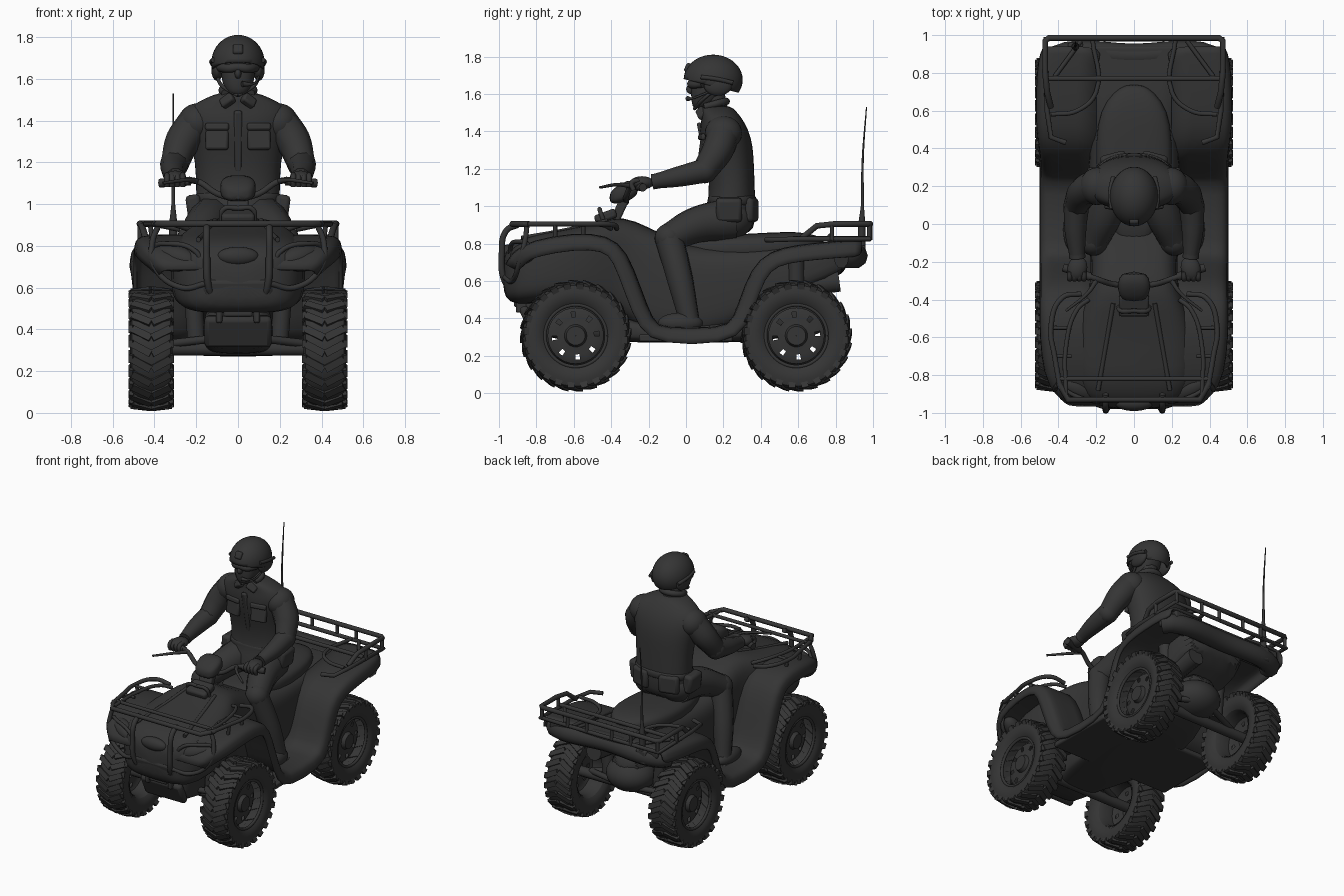
import bpy, bmesh
from math import sin, cos, pi, radians, copysign
from mathutils import Matrix, Vector, Euler

cube = bpy.data.objects.get("Cube")
if cube:
    bpy.data.objects.remove(cube, do_unlink=True)

charcoal = bpy.data.materials.new("charcoal")
charcoal.use_nodes = True
charcoal.diffuse_color = (.035, .035, .035, 1)
charcoal.node_tree.nodes["Principled BSDF"].inputs["Base Color"].default_value = charcoal.diffuse_color


def finish(name, mesh, mirror=False, subsurf=0, thick=0, bevel=0, angle=40):
    """Link a mesh as a named part with its modifiers and smooth shading."""
    mesh.materials.clear()
    mesh.materials.append(charcoal)
    for p in mesh.polygons:
        p.use_smooth = True
    mesh.set_sharp_from_angle(angle=radians(angle))
    ob = bpy.data.objects.new(name, mesh)
    bpy.context.collection.objects.link(ob)
    if subsurf:
        ob.modifiers.new("Smooth", 'SUBSURF').levels = subsurf
        ob.modifiers["Smooth"].render_levels = subsurf
    if thick:
        m = ob.modifiers.new("Thickness", 'SOLIDIFY')
        m.thickness, m.offset = thick, -1
    if bevel:
        m = ob.modifiers.new("Bevel", 'BEVEL')
        m.width, m.segments = bevel, 2
    if mirror:
        ob.modifiers.new("Mirror", 'MIRROR').use_mirror_merge = False
    return ob


def from_bm(name, bm, **opts):
    bmesh.ops.recalc_face_normals(bm, faces=bm.faces)
    mesh = bpy.data.meshes.new(name)
    bm.to_mesh(mesh)
    bm.free()
    return finish(name, mesh, **opts)


def place(at, size, rot=(0, 0, 0)):
    turn = Euler([radians(a) for a in rot]).to_matrix().to_4x4()
    return Matrix.Translation(at) @ turn @ Matrix.Diagonal((*size, 1))


def box(name, at, size, rot=(0, 0, 0), bevel=.01, **opts):
    bm = bmesh.new()
    bmesh.ops.create_cube(bm, size=1, matrix=place(at, size, rot))
    return from_bm(name, bm, bevel=bevel, **opts)


def ball(name, at, radii, rot=(0, 0, 0), **opts):
    bm = bmesh.new()
    bmesh.ops.create_uvsphere(bm, u_segments=24, v_segments=14, radius=1, matrix=place(at, radii, rot))
    return from_bm(name, bm, **opts)


def skin(bm, rows, closed):
    """Join equal rows of points into quads."""
    rows = [[bm.verts.new(p) for p in row] for row in rows]
    n = len(rows[0])
    for a, b in zip(rows, rows[1:]):
        for i in range(n if closed else n - 1):
            j = (i + 1) % n
            bm.faces.new((a[i], a[j], b[j], b[i]))
    return rows


def loft(name, sections, axis, power=2, **opts):
    """Sections are (position, half width, low, high) along y or z."""
    bm, rows = bmesh.new(), []
    for pos, half, low, high in sections:
        row = []
        for i in range(24):
            c, s = cos(i * pi / 12), sin(i * pi / 12)
            x = half * copysign(abs(c) ** (2 / power), c)
            v = (low + high) / 2 + (high - low) / 2 * copysign(abs(s) ** (2 / power), s)
            row.append((x, pos, v) if axis == 'Y' else (x, v, pos))
        rows.append(row)
    rows = skin(bm, rows, True)
    bm.faces.new(rows[0])
    bm.faces.new(rows[-1])
    return from_bm(name, bm, subsurf=1, angle=70, **opts)


def tube(name, points, radii, smooth=True, **opts):
    """Round bar or limb through points; radii is one value or one per point."""
    if not isinstance(radii, (list, tuple)):
        radii = [radii] * len(points)
    curve = bpy.data.curves.new(name, 'CURVE')
    curve.dimensions, curve.bevel_depth, curve.bevel_resolution = '3D', 1, 3
    curve.use_fill_caps, curve.resolution_u = True, 6
    spline = curve.splines.new('BEZIER')
    spline.bezier_points.add(len(points) - 1)
    for bp, co, r in zip(spline.bezier_points, points, radii):
        bp.co, bp.radius = co, r
        bp.handle_left_type = bp.handle_right_type = 'AUTO' if smooth else 'VECTOR'
    ob = bpy.data.objects.new("path", curve)
    bpy.context.collection.objects.link(ob)
    deps = bpy.context.evaluated_depsgraph_get()
    mesh = bpy.data.meshes.new_from_object(ob.evaluated_get(deps))
    bpy.data.objects.remove(ob)
    return finish(name, mesh, angle=60, **opts)


def lathe(bm, profile, centre, n=32):
    """Spin (x, radius) points around the axle."""
    rows = [[Vector(centre) + Vector((x, r * cos(2 * pi * i / n), r * sin(2 * pi * i / n)))
             for i in range(n)] for x, r in profile]
    return skin(bm, rows, True)


# Wheels: tyre, chevron lugs, rim with open slots
for label, y in (("front", -.59), ("rear", .59)):
    centre = (.415, y, .307)
    bm = bmesh.new()
    half = [(.075, .165), (.095, .19), (.102, .235), (.092, .27), (.06, .284)]
    lathe(bm, [(-x, r) for x, r in half] + half[::-1], centre, 48)
    from_bm(label + "_tyre", bm, mirror=True)
    bm = bmesh.new()
    for i in range(24):
        spin = Matrix.Translation(centre) @ Matrix.Rotation(2 * pi * i / 24, 4, 'X')
        for side in (-1, 1):
            bmesh.ops.create_cube(bm, size=1, matrix=spin @ place((side * .047, 0, .284), (.1, .036, .018), (0, side * 6, side * 28)))
            bmesh.ops.create_cube(bm, size=1, matrix=spin @ place((side * .092, .024, .262), (.02, .038, .04), (0, side * 20, 0)))
    from_bm(label + "_tread", bm, mirror=True)
    bm = bmesh.new()
    rows = lathe(bm, [(-.08, .165), (-.05, .15), (.02, .15), (.03, .128), (.03, .1), (.035, .06), (.06, .05), (.06, .001)], centre)
    slots = [f for f in bm.faces if all(v in rows[3] or v in rows[4] for v in f.verts)]
    bmesh.ops.delete(bm, geom=slots[::4], context='FACES')
    from_bm(label + "_rim", bm, mirror=True)
    ring = [(.49, y + .165 * cos(a * pi / 12), .307 + .165 * sin(a * pi / 12)) for a in range(25)]
    tube(label + "_rim_lip", ring, .01, mirror=True)
    # Axle, arms and shock absorber
    tube(label + "_axle", [(-.44, y, .307), (.44, y, .307)], .035)
    tube(label + "_shock", [(.2, y, .36), (.23, y, .75)], .045, mirror=True)
    for dy in (-.1, .1):
        tube(label + "_arm", [(.08, y + dy, .36), (.34, y, .33)], .02, mirror=True)

# One sweeping side skin: front fender, footboard, rear fender
path = [(-.95, .68, .38), (-.91, .75, .43), (-.82, .8, .48), (-.6, .84, .5), (-.42, .83, .5), (-.33, .75, .5),
        (-.26, .56, .5), (-.19, .37, .5), (-.13, .33, .5), (.2, .33, .5), (.27, .38, .5), (.33, .58, .5),
        (.4, .71, .51), (.52, .765, .52), (.7, .785, .52), (.87, .8, .51), (.94, .8, .48)]
bm, rows = bmesh.new(), []
for i, (y, z, out) in enumerate(path):
    a, b = path[max(i - 1, 0)], path[min(i + 1, len(path) - 1)]
    normal = Vector((0, a[1] - b[1], b[0] - a[0])).normalized()
    rows.append([Vector((out - inset, y, z)) + normal * lift
                 for inset, lift in ((.32, .02), (.1, .02), (.03, .015), (.005, -.01), (0, -.07))])
skin(bm, rows, False)
from_bm("fender", bm, mirror=True, subsurf=1, thick=.015, angle=70)

# Body shell, chassis, seat
loft("body", [(-.98, .13, .55, .72), (-.95, .25, .48, .79), (-.85, .32, .47, .85), (-.65, .33, .5, .875),
              (-.45, .29, .47, .92), (-.34, .23, .4, .95), (-.2, .23, .3, .89), (-.05, .24, .28, .81), (.1, .245, .28, .78),
              (.3, .24, .36, .78), (.6, .23, .54, .8), (.9, .28, .65, .81)], 'Y', 4)
loft("chassis", [(-.87, .14, .4, .5), (-.8, .17, .29, .52), (-.55, .15, .28, .5), (-.3, .25, .27, .36),
                 (.28, .25, .27, .36), (.5, .15, .28, .52), (.75, .12, .38, .6)], 'Y', 4)
loft("seat", [(-.12, .08, .7, .82), (0, .13, .7, .84), (.2, .2, .7, .845), (.45, .205, .7, .86), (.6, .18, .72, .865),
              (.7, .11, .74, .845), (.74, .04, .76, .82)], 'Y', 3)
box("floor_plate", (0, 0, .295), (.94, .5, .04))
box("rear_deck", (0, .85, .775), (.86, .18, .05))
tube("tail_bumper", [(-.45, .83, .73), (-.41, .88, .73), (0, .89, .74), (.41, .88, .73), (.45, .83, .73)], .065)
tube("silencer", [(.16, .45, .55), (.16, .82, .6)], .06)
ball("gearbox", (0, .62, .42), (.17, .16, .12))
tube("hood_crease", [(.11, -.42, .922), (.15, -.65, .87), (.19, -.88, .83)], .012, mirror=True)
box("hood_ridge", (0, -.43, .945), (.16, .12, .05), (20, 0, 0), .015)

# Nose: headlights, grille, winch and skid
ball("headlight", (.29, -.87, .745), (.115, .06, .055), (0, -15, 25), mirror=True)
tube("headlight_rim", [(.17, -.93, .7), (.2, -.94, .77), (.33, -.9, .81), (.41, -.84, .78), (.38, -.87, .71), (.17, -.93, .7)], .012, mirror=True)
ball("nose_cap", (0, -.95, .75), (.1, .04, .045))
box("grille", (0, -.945, .6), (.34, .06, .09), (12, 0, 0), .02)
box("winch", (0, -.87, .5), (.14, .1, .08))
tube("winch_drum", [(-.07, -.9, .51), (.07, -.9, .51)], .03)
box("tow_hook", (.09, -.87, .48), (.03, .08, .1), mirror=True)
box("skid_plate", (0, -.84, .39), (.32, .05, .16), (25, 0, 0), .02)
tube("bull_bar", [(.15, -.9, .9), (.15, -.96, .87), (.15, -.985, .75), (.14, -.97, .6), (.1, -.9, .52)], .017, mirror=True)
tube("bull_bar_loop", [(.15, -.97, .62), (.27, -.93, .6), (.4, -.89, .7), (.41, -.86, .82), (.38, -.85, .9)], .014, mirror=True)

# Front rack
tube("front_rack_bar", [(-.4, -.84, .905), (-.35, -.93, .905), (.35, -.93, .905), (.4, -.84, .905)], .016, smooth=False)
tube("front_rack_side", [(.39, -.87, .905), (.42, -.7, .905), (.44, -.55, .905), (.38, -.39, .9), (.28, -.37, .88)], .014, mirror=True)
tube("front_rack_inner", [(.36, -.9, .905), (.36, -.65, .905), (.3, -.45, .9), (.24, -.4, .88)], .012, mirror=True)
tube("front_rack_cross", [(-.4, -.82, .905), (.4, -.82, .905)], .012)
for y in (-.55, -.7):
    tube("front_rack_rung", [(.33, y, .9), (.43, y, .9)], .01, mirror=True)
    tube("front_rack_post", [(.42, y, .9), (.41, y, .82)], .012, mirror=True)

# Rear rack: lower deck, raised rail and struts
tube("rear_rack_rail", [(.44, .62, .83), (.46, .7, .895), (.47, .8, .905), (.47, .97, .905), (.45, .985, .905), (0, .985, .905)], .016, smooth=False, mirror=True)
tube("rear_rack_deck", [(.36, .43, .82), (.44, .46, .82), (.46, .6, .825), (.47, .98, .825), (0, .98, .825)], .014, smooth=False, mirror=True)
tube("rear_rack_cross", [(-.46, .77, .84), (.46, .77, .84)], .014)
tube("rear_rack_front", [(.44, .58, .83), (.3, .6, .83), (.2, .7, .83), (.22, .98, .83)], .012, mirror=True)
tube("rear_rack_diagonal", [(.42, .78, .83), (.28, .97, .83)], .012, mirror=True)
for x, y in ((.47, .78), (.46, .98), (.25, .985), (.1, .985)):
    tube("rear_rack_post", [(x, y, .82), (x, y, .905)], .012, mirror=True)

# Whip antenna and its bracket
tube("antenna", [(-.31, .94, .78), (-.31, .94, .9), (-.31, .943, 1.0), (-.31, .945, 1.25), (-.31, .965, 1.53)], [.022, .02, .009, .006, .003])
box("antenna_bracket", (-.31, .91, .74), (.08, .1, .1))

# Steering
box("steering_column", (0, -.35, .99), (.1, .05, .16), (-25, 0, 0))
loft("instrument_pod", [(-.41, .05, 1.02, 1.07), (-.38, .08, 1.01, 1.1), (-.32, .09, 1.02, 1.14), (-.25, .07, 1.06, 1.14)], 'Y', 3)
tube("handlebar", [(0, -.32, 1.02), (.1, -.32, 1.05), (.2, -.29, 1.11), (.37, -.23, 1.1)], .015, mirror=True)
tube("grip", [(.23, -.28, 1.11), (.375, -.23, 1.1)], .022, mirror=True)
tube("brake_lever", [(.2, -.3, 1.11), (.24, -.36, 1.115), (.36, -.46, 1.1)], [.014, .01, .007], mirror=True)
tube("front_hoop", [(.08, -.44, .92), (.07, -.46, .975), (0, -.46, .98)], .012, mirror=True)

# Rider torso and clothing
loft("jacket", [(.84, .17, .08, .35), (.92, .205, .08, .375), (1.05, .2, .13, .37), (1.2, .205, .115, .365), (1.32, .23, .08, .36),
                (1.41, .255, .07, .335), (1.47, .23, .085, .3), (1.505, .16, .08, .27), (1.54, .08, .08, .24)], 'Z', 2.3)
loft("belt", [(1.0, .2, .12, .37), (1.01, .206, .115, .377), (1.05, .206, .115, .377), (1.06, .2, .12, .37)], 'Z', 2.4)
box("belt_pouch", (.21, .23, .98), (.07, .14, .13), (0, 8, 0), .02, mirror=True)
box("back_pouch", (.11, .35, .98), (.14, .05, .13), (0, 0, -15), .02, mirror=True)
box("chest_pocket", (.1, .095, 1.32), (.11, .03, .12), (-8, 0, 10), mirror=True)
box("pocket_flap", (.1, .088, 1.37), (.115, .03, .035), (-8, 0, 10), mirror=True)
box("placket", (0, .1, 1.3), (.04, .025, .3), (12, 0, 0))
box("collar", (.05, .085, 1.495), (.07, .04, .05), (-30, 35, 20), mirror=True)
tube("collar_band", [(-.06, .1, 1.53), (-.07, .17, 1.55), (0, .215, 1.56), (.07, .17, 1.55), (.06, .1, 1.53)], .02)

# Arms and legs
ball("shoulder", (.195, .2, 1.39), (.092, .1, .092), mirror=True)
tube("upper_arm", [(.2, .2, 1.39), (.265, .17, 1.3), (.305, .1, 1.19)], [.088, .084, .068], mirror=True)
ball("elbow", (.305, .1, 1.19), (.068, .068, .068), mirror=True)
tube("forearm", [(.305, .1, 1.19), (.31, -.03, 1.16), (.3, -.18, 1.13)], [.068, .058, .04], mirror=True)
tube("cuff", [(.302, -.15, 1.135), (.3, -.18, 1.13)], .043, mirror=True)
ball("hand", (.3, -.235, 1.125), (.052, .065, .035), (0, 0, 15), mirror=True)
for x in (.265, .29, .315, .34):
    tube("finger", [(x, -.25, 1.14), (x, -.29, 1.125), (x, -.28, 1.085)], .014, mirror=True)
ball("hip", (.1, .23, .93), (.12, .13, .11), mirror=True)
tube("thigh", [(.11, .24, .93), (.155, .06, .9), (.215, -.09, .83)], [.12, .1, .078], mirror=True)
ball("knee", (.215, -.09, .83), (.078, .078, .078), mirror=True)
tube("shin", [(.215, -.09, .83), (.275, -.03, .6), (.31, .02, .38)], [.078, .07, .055], mirror=True)
ball("boot", (.32, -.03, .375), (.055, .12, .055), mirror=True)
box("boot_sole", (.32, -.03, .34), (.09, .23, .03), (0, 0, 0), .012, mirror=True)

# Head, helmet and gear
tube("neck", [(0, .17, 1.48), (0, .14, 1.62)], .065)
loft("face", [(1.52, .035, .04, .1), (1.55, .065, .03, .16), (1.6, .08, .025, .2), (1.66, .085, .03, .23), (1.74, .08, .05, .24)], 'Z', 2.3)
ball("nose", (0, .025, 1.625), (.016, .024, .025))
bm = bmesh.new()
at = (0, .145, 1.675)
bmesh.ops.create_uvsphere(bm, u_segments=32, v_segments=20, radius=1, matrix=place(at, (.128, .158, .135)))
bmesh.ops.bisect_plane(bm, geom=bm.verts[:] + bm.edges[:] + bm.faces[:], plane_co=(0, .145, 1.64),
                       plane_no=(0, .25, 1), clear_inner=True)
from_bm("helmet", bm, thick=.012)
ball("helmet_ear", (.1, .17, 1.645), (.028, .075, .055), mirror=True)
tube("helmet_rail", [(.118, .08, 1.69), (.126, .16, 1.68), (.11, .25, 1.66)], .012, mirror=True)
box("helmet_mount", (0, .01, 1.74), (.05, .03, .05), (-25, 0, 0))
tube("goggles", [(-.085, .09, 1.655), (-.045, .035, 1.65), (0, .028, 1.655), (.045, .035, 1.65), (.085, .09, 1.655)], .022)
tube("chin_strap", [(.1, .15, 1.62), (.08, .09, 1.57), (0, .045, 1.52)], .009, mirror=True)
tube("microphone", [(.1, .12, 1.61), (.07, .03, 1.575), (.02, .01, 1.575)], [.006, .006, .014])
